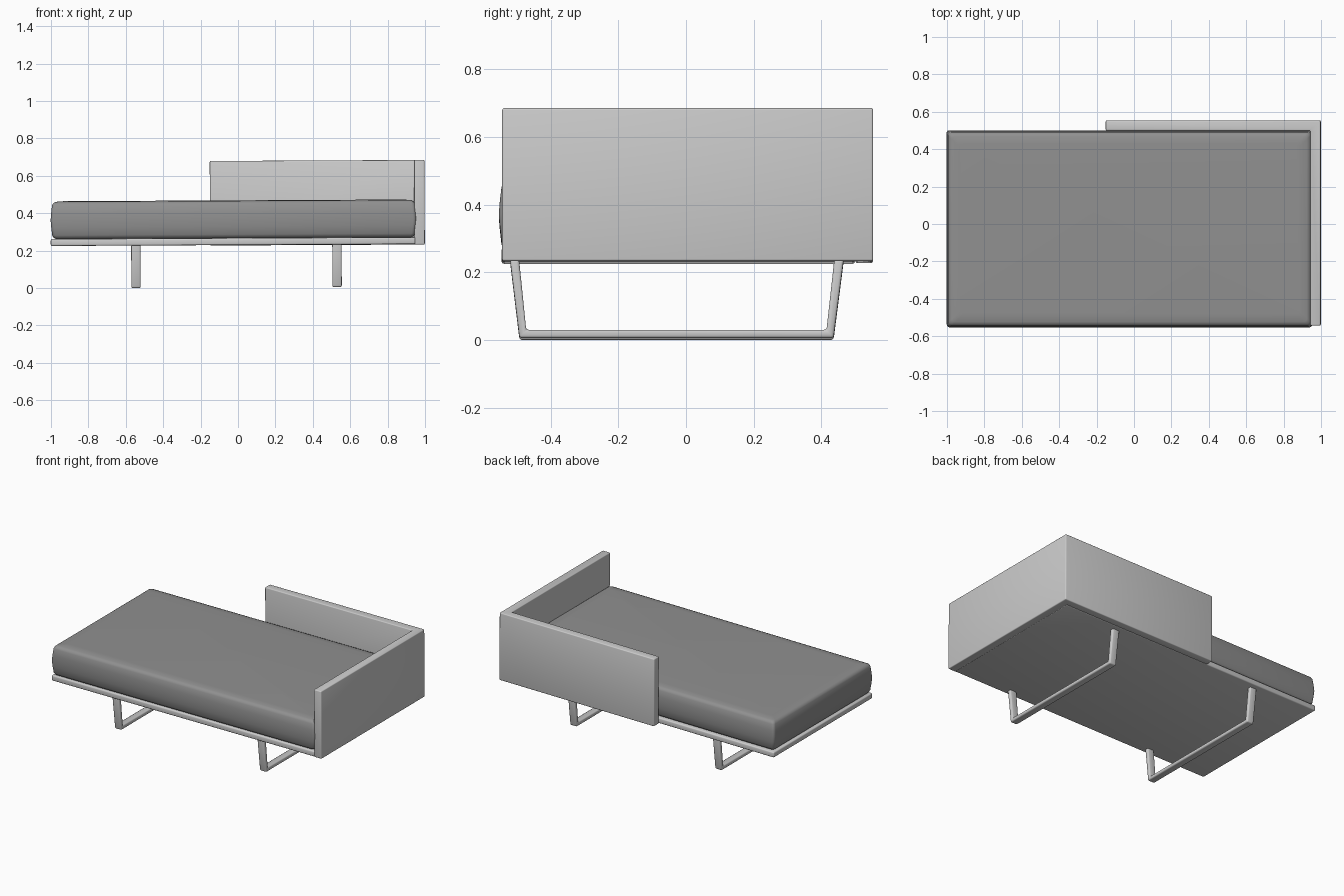
import bpy, bmesh, math

if "Cube" in bpy.data.objects:
    bpy.data.objects.remove(bpy.data.objects["Cube"])

TILT = -0.005  # the whole daybed leans very slightly, right end up


def grey(name, v):
    mat = bpy.data.materials.new(name)
    mat.diffuse_color = (v, v, v, 1)
    mat.use_nodes = True
    mat.node_tree.nodes["Principled BSDF"].inputs["Base Color"].default_value = mat.diffuse_color
    return mat


FRAME = grey("frame_grey", 0.65)
FABRIC = grey("dark_fabric", 0.28)


def finish(name, bm, mat=FRAME, bevel=0.0, segments=3):
    bmesh.ops.recalc_face_normals(bm, faces=bm.faces)
    for f in bm.faces:
        f.smooth = True
    mesh = bpy.data.meshes.new(name)
    bm.to_mesh(mesh)
    bm.free()
    mesh.materials.append(mat)
    obj = bpy.data.objects.new(name, mesh)
    bpy.context.collection.objects.link(obj)
    obj.rotation_euler.y = TILT
    if bevel:
        mod = obj.modifiers.new("rounded edges", "BEVEL")
        mod.width, mod.segments, mod.limit_method = bevel, segments, "ANGLE"
        mod.angle_limit = math.radians(40)
    return obj


def prism(name, outline, direction, bevel):
    """Extrude a closed outline of 3D points along a direction."""
    bm = bmesh.new()
    face = bm.faces.new([bm.verts.new(p) for p in outline])
    new = bmesh.ops.extrude_face_region(bm, geom=[face])["geom"]
    bmesh.ops.translate(bm, vec=direction,
                        verts=[v for v in new if isinstance(v, bmesh.types.BMVert)])
    return finish(name, bm, bevel=bevel)


def rounded_rect(x0, x1, y0, y1, r, n=5):
    pts = []
    for i, (cx, cy) in enumerate([(x1 - r, y1 - r), (x0 + r, y1 - r),
                                  (x0 + r, y0 + r), (x1 - r, y0 + r)]):
        for k in range(n):
            a = math.pi / 2 * (i + k / (n - 1))
            pts.append((cx + r * math.cos(a), cy + r * math.sin(a)))
    return pts


# Platform board
prism("platform", [(x, y, 0.230) for x, y in
                   [(-1, -0.545), (0.95, -0.545), (0.95, 0.5), (-1, 0.5)]],
      (0, 0, 0.037), 0.008)

# L-shaped back and side panel
prism("back_and_side_panel", [(x, y, 0.228) for x, y in
                              [(-0.148, 0.5), (0.945, 0.5), (0.945, -0.543),
                               (1, -0.543), (1, 0.553), (-0.148, 0.553)]],
      (0, 0, 0.452), 0.006)

# Mattress: stacked rounded rectangles following a bulging side profile
profile = [(0.03, 0.266), (0.016, 0.273), (0.008, 0.287), (0.003, 0.33), (0, 0.367),
           (0.003, 0.405), (0.008, 0.447), (0.016, 0.460), (0.03, 0.466), (0.07, 0.469)]
bm = bmesh.new()
rings = []
for inset, z in profile:
    pts = rounded_rect(-1 + inset, 0.956 - inset, -0.553 + inset, 0.499 - inset, 0.018)
    rings.append([bm.verts.new((x, y, z)) for x, y in pts])
for a, b in zip(rings, rings[1:]):
    for i in range(len(a)):
        j = (i + 1) % len(a)
        bm.faces.new((a[i], a[j], b[j], b[i]))
bm.faces.new(rings[0])
bm.faces.new(rings[-1])
finish("mattress", bm, FABRIC)

# Sled legs: flattened tube bent into a U with splayed uprights
leg = [(-0.52, 0.235), (-0.492, 0.003), (0.436, 0.003), (0.466, 0.235),
       (0.438, 0.235), (0.415, 0.027), (-0.472, 0.027), (-0.493, 0.235)]
for side, x in (("left", -0.57), ("right", 0.505)):
    prism(side + "_sled_leg", [(x, y, z) for y, z in leg], (0.05, 0, 0), 0.008)
